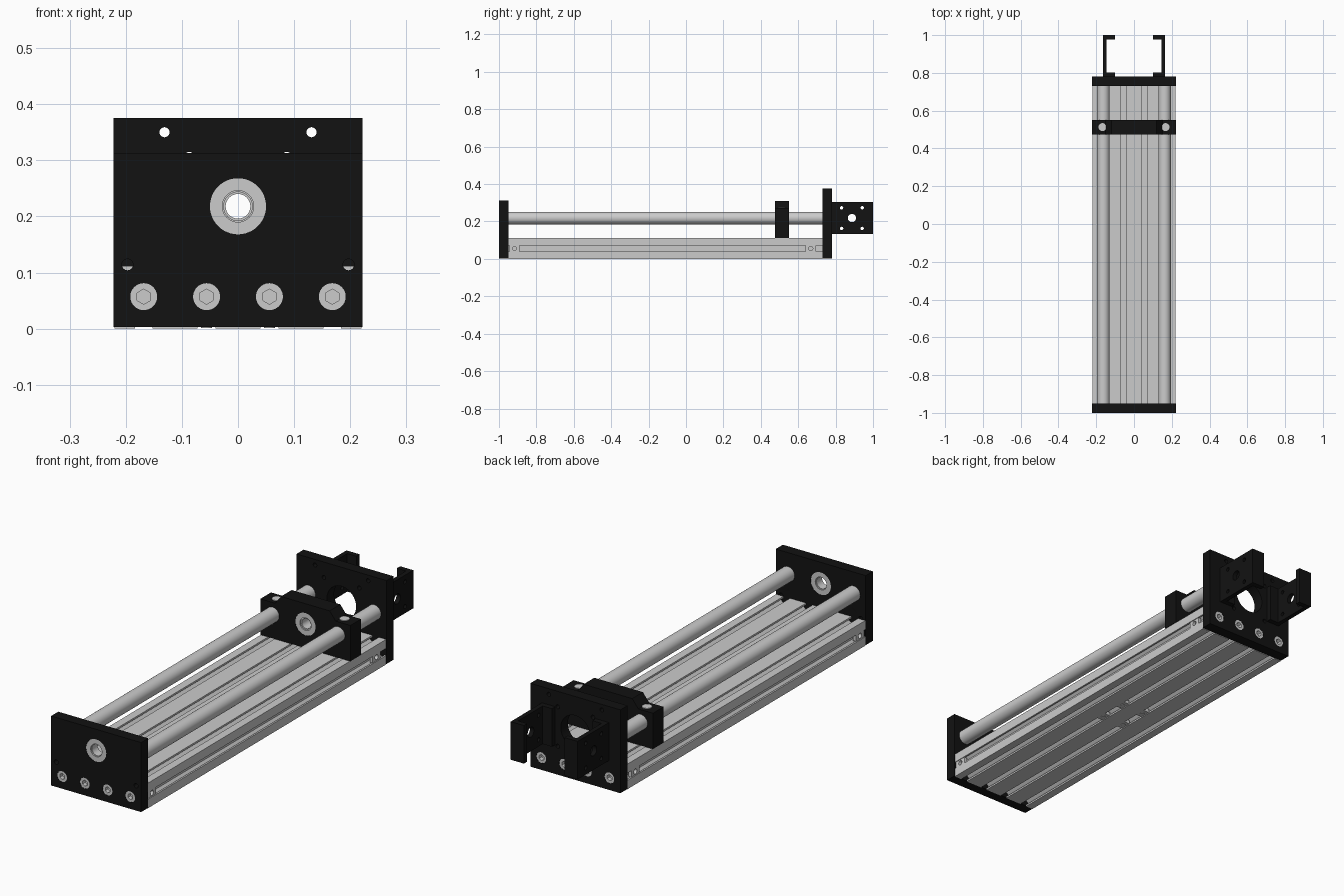
import bpy, bmesh, math
from mathutils import Matrix

if "Cube" in bpy.data.objects:
    bpy.data.objects.remove(bpy.data.objects["Cube"])

black = bpy.data.materials.new("black_anodised")
black.diffuse_color = (0.006, 0.006, 0.006, 1)
black.use_nodes = True
black.node_tree.nodes["Principled BSDF"].inputs["Base Color"].default_value = black.diffuse_color

# Maps from flat profile space to world: extrude along y or along x
AXES = {
    'Y': Matrix(((1, 0, 0), (0, 0, -1), (0, 1, 0))).to_4x4(),
    'X': Matrix(((0, 0, 1), (1, 0, 0), (0, 1, 0))).to_4x4(),
}
HALF_W, ROD_X, AXIS_Z, SCREW_Z = 0.222, 0.162, 0.218, 0.057
SLOTS = (-0.168, -0.056, 0.056, 0.168)


def circle(u, v, r, n=40):
    return [(u + r * math.sin(2 * math.pi * i / n), v + r * math.cos(2 * math.pi * i / n))
            for i in range(n)]


def rect(u0, u1, v0, v1):
    return [(u0, v0), (u1, v0), (u1, v1), (u0, v1)]


def plate(name, outline, holes, a, b, axis='Y', mat=None):
    """Flat profile with holes, extruded from a to b along the axis."""
    cu = bpy.data.curves.new(name, 'CURVE')
    cu.dimensions, cu.fill_mode, cu.extrude = '2D', 'BOTH', (b - a) / 2
    for loop in [outline] + list(holes):
        sp = cu.splines.new('POLY')
        sp.points.add(len(loop) - 1)
        for p, (u, v) in zip(sp.points, loop):
            p.co = (u, v, 0, 1)
        sp.use_cyclic_u = True
    tmp = bpy.data.objects.new(name + "_profile", cu)
    bpy.context.collection.objects.link(tmp)
    dg = bpy.context.evaluated_depsgraph_get()
    me = bpy.data.meshes.new_from_object(tmp.evaluated_get(dg))
    bpy.data.objects.remove(tmp)
    me.transform(AXES[axis])
    mid = (a + b) / 2
    me.transform(Matrix.Translation((mid, 0, 0) if axis == 'X' else (0, mid, 0)))
    bm = bmesh.new()
    bm.from_mesh(me)
    bmesh.ops.remove_doubles(bm, verts=bm.verts, dist=1e-5)
    bmesh.ops.recalc_face_normals(bm, faces=bm.faces)
    bm.to_mesh(me)
    bm.free()
    me.materials.clear()
    if mat:
        me.materials.append(mat)
    ob = bpy.data.objects.new(name, me)
    bpy.context.collection.objects.link(ob)
    return ob


def cylinder_z(name, x, y, r, z0, z1):
    bpy.ops.mesh.primitive_cylinder_add(vertices=32, radius=r, depth=z1 - z0,
                                        location=(x, y, (z0 + z1) / 2))
    bpy.context.object.name = name


def extrusion_outline(w, h):
    """Rectangle with T-slots: four above, four below, one on each side."""
    half = [(0.016, 0), (0.016, 0.008), (0.031, 0.008), (0.031, 0.016), (0.016, 0.03)]
    slot = [(-u, d) for u, d in half] + [(u, d) for u, d in reversed(half)]
    pts = [(-w, 0)]
    pts += [(c + u, d) for c in SLOTS for u, d in slot] + [(w, 0)]
    pts += [(w - d, h / 2 + u) for u, d in slot] + [(w, h)]
    pts += [(c - u, h - d) for c in reversed(SLOTS) for u, d in slot] + [(-w, h)]
    pts += [(-w + d, h / 2 - u) for u, d in slot]
    return pts


# Slotted base and guide rods
plate("slotted_base", extrusion_outline(0.220, 0.112), [], -0.95, 0.73)
for s in (-1, 1):
    plate("guide_rod", circle(s * ROD_X, AXIS_Z, 0.033, 48), [], -0.95, 0.73)

# End plates
screw_holes = [circle(x, SCREW_Z, 0.024) for x in SLOTS]
corner_holes = [circle(s * 0.197, 0.114, 0.010, 24) for s in (-1, 1)]
plate("front_plate", rect(-HALF_W, HALF_W, 0.003, 0.313),
      screw_holes + corner_holes + [circle(0, AXIS_Z, 0.05, 48)], -1.0, -0.95, mat=black)
motor_holes = [circle(s * 0.087, AXIS_Z + t * 0.088, 0.009, 24) for s in (-1, 1) for t in (-1, 1)]
top_holes = [circle(s * 0.131, 0.35, 0.009, 24) for s in (-1, 1)]
plate("back_plate", rect(-HALF_W, HALF_W, 0.003, 0.375),
      screw_holes + motor_holes + top_holes + [circle(0, AXIS_Z, 0.072, 48)],
      0.73, 0.78, mat=black)

# Socket screws in both end plates
for x in SLOTS:
    for y_out, y_in in ((-0.999, -0.98), (0.779, 0.76)):
        plate("screw_head", circle(x, SCREW_Z, 0.024), [circle(x, SCREW_Z, 0.0135, 6)],
              min(y_out, y_in), max(y_out, y_in))
        y_end = -0.95 if y_out < 0 else 0.73
        plate("screw_body", circle(x, SCREW_Z, 0.024), [], min(y_in, y_end), max(y_in, y_end))

# Carriage block with stepped top
side = [(HALF_W, 0.112), (HALF_W, 0.272), (0.15, 0.272), (0.12, 0.31)]
plate("carriage", side + [(-x, z) for x, z in reversed(side)],
      [circle(0, AXIS_Z, 0.05, 48)], 0.475, 0.55, mat=black)
for s in (-1, 1):
    cylinder_z("carriage_screw", s * 0.167, 0.513, 0.021, 0.262, 0.275)

# Bearings: outer ring and recessed inner ring
for y0, y1, bore in ((-0.999, -0.951, 0.0255), (0.476, 0.549, 0.022)):
    plate("bearing_outer", circle(0, AXIS_Z, 0.05, 48), [circle(0, AXIS_Z, 0.028)], y0, y1)
    plate("bearing_inner", circle(0, AXIS_Z, 0.028), [circle(0, AXIS_Z, bore)],
          y0 + 0.006, y1 - 0.006)

# Motor brackets: drilled web with inward flanges
web_holes = [circle(0.887, AXIS_Z, 0.022)]
web_holes += [circle(0.887 + s * 0.055, AXIS_Z + t * 0.055, 0.009, 24)
              for s in (-1, 1) for t in (-1, 1)]
for s in (-1, 1):
    a, b = sorted((s * 0.145, s * 0.165))
    plate("bracket_web", rect(0.78, 1.0, 0.133, 0.303), web_holes, a, b, 'X', black)
    f0, f1 = sorted((s * 0.10, s * 0.145))
    for y0, y1 in ((0.78, 0.803), (0.977, 1.0)):
        plate("bracket_flange", rect(f0, f1, 0.133, 0.303), [], y0, y1, mat=black)

# Slot nuts: in the side slots near the ends, and under the middle of the base
for s in (-1, 1):
    for y in (-0.917, 0.667):
        a, b = sorted((s * 0.203, s * 0.217))
        plate("side_nut", rect(y - 0.028, y + 0.028, 0.0405, 0.0715),
              [circle(y, 0.056, 0.011, 24)], a, b, 'X')
    for y in (-0.01, -0.14):
        x = s * 0.056
        plate("bottom_nut", rect(x - 0.0155, x + 0.0155, 0.003, 0.02), [], y - 0.025, y + 0.025)
        cylinder_z("bottom_nut_screw", x, y, 0.010, 0.001, 0.01)

# Smooth the round parts, keep edges sharp
bpy.ops.object.select_all(action='SELECT')
bpy.context.view_layer.objects.active = bpy.data.objects["slotted_base"]
bpy.ops.object.shade_smooth_by_angle(angle=math.radians(30))
